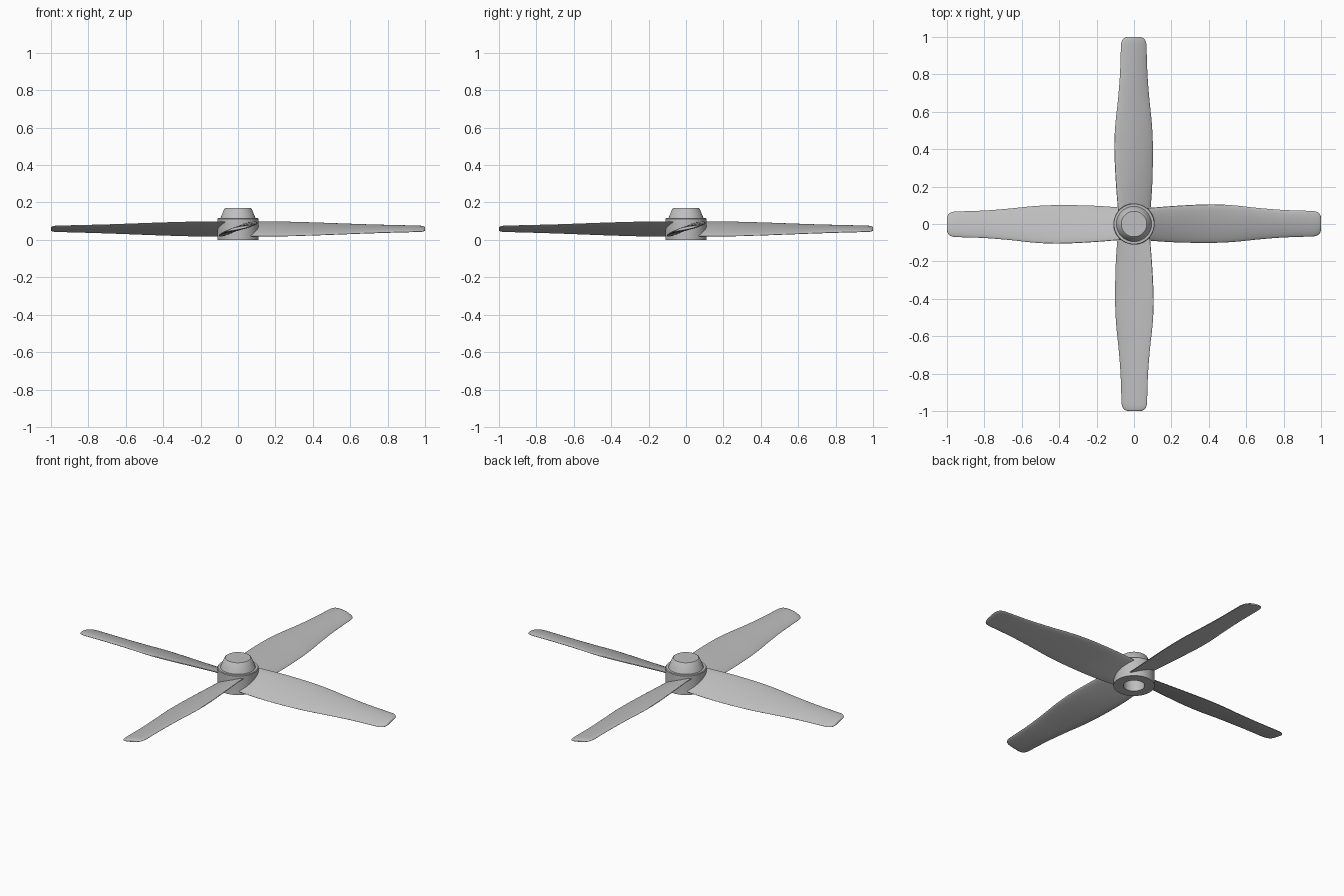
import bpy
import bmesh
from math import sin, cos, pi, radians

cube = bpy.data.objects.get("Cube")
if cube:
    bpy.data.objects.remove(cube, do_unlink=True)

grey = bpy.data.materials.new("light grey plastic")
grey.use_nodes = True
colour = (0.52, 0.52, 0.52, 1)
grey.diffuse_color = colour
grey.node_tree.nodes["Principled BSDF"].inputs["Base Color"].default_value = colour


def add_object(name, bm):
    """Turn a bmesh into a smooth shaded object."""
    bmesh.ops.recalc_face_normals(bm, faces=bm.faces)
    mesh = bpy.data.meshes.new(name)
    bm.to_mesh(mesh)
    bm.free()
    mesh.materials.append(grey)
    obj = bpy.data.objects.new(name, mesh)
    bpy.context.collection.objects.link(obj)
    bpy.ops.object.select_all(action='DESELECT')
    obj.select_set(True)
    bpy.context.view_layer.objects.active = obj
    bpy.ops.object.shade_smooth_by_angle(angle=radians(35))
    return obj


def loft(bm, rings, closed=False):
    """Bridge successive rings of points with quads."""
    rows = [[bm.verts.new(p) for p in ring] for ring in rings]
    pairs = list(zip(rows, rows[1:]))
    if closed:
        pairs.append((rows[-1], rows[0]))
    for low, high in pairs:
        for i in range(len(low)):
            j = (i + 1) % len(low)
            bm.faces.new((low[i], low[j], high[j], high[i]))
    return rows


# Hub: stepped cone with a blind shaft bore underneath
profile = [(0.057, 0.115), (0.057, 0), (0.11, 0), (0.11, 0.112), (0.107, 0.116),
           (0.094, 0.116), (0.073, 0.167), (0.068, 0.171)]
SIDES = 64
bm = bmesh.new()
rows = loft(bm, [[(r * cos(2 * pi * i / SIDES), r * sin(2 * pi * i / SIDES), z)
                  for i in range(SIDES)] for r, z in profile])
bm.faces.new(rows[0])
bm.faces.new(rows[-1])
add_object("hub", bm)

# Blade stations: distance out, trailing edge, leading edge, rise, half thickness
stations = [(0.07, -0.088, 0.085, 0.038, 0.012),
            (0.22, -0.098, 0.097, 0.038, 0.012),
            (0.40, -0.101, 0.105, 0.033, 0.012),
            (0.53, -0.096, 0.100, 0.028, 0.012),
            (0.66, -0.083, 0.086, 0.023, 0.011),
            (0.80, -0.072, 0.075, 0.018, 0.011),
            (0.95, -0.067, 0.070, 0.014, 0.010)]


def catmull(a, b, c, d, t):
    return 0.5 * (2 * b + (c - a) * t + (2 * a - 5 * b + 4 * c - d) * t * t
                  + (3 * b - a - 3 * c + d) * t ** 3)


def section(x, back, front, rise, thick, scale=1):
    """Tilted, slightly cambered aerofoil ring."""
    middle, half = (front + back) / 2, (front - back) / 2 * scale
    ring = []
    for i in range(32):
        a = 2 * pi * i / 32
        camber = 0.004 * sin(a) ** 2 * scale
        ring.append((x, middle + half * cos(a),
                     0.058 + rise * scale * cos(a) + thick * scale * sin(a) + camber))
    return ring


STEPS = 5
rings = []
last = len(stations) - 1
for k in range(last):
    four = [stations[min(max(k + o, 0), last)] for o in (-1, 0, 1, 2)]
    for s in range(STEPS):
        rings.append(section(*[catmull(*v, s / STEPS) for v in zip(*four)]))

# Rounded blade tip
_, back, front, rise, thick = stations[-1]
for s in range(11):
    u = radians(84) * s / 10
    x = 0.95 + 0.05 * sin(u) / sin(radians(84))
    rings.append(section(x, back, front, rise, thick, cos(u) ** 0.4))

bm = bmesh.new()
rows = loft(bm, rings)
bm.faces.new(rows[0])
bm.faces.new(rows[-1])
blade = add_object("left_blade", bm)

# The other three blades share the same mesh around the hub
for turn, name in enumerate(("back_blade", "right_blade", "front_blade"), 1):
    copy = bpy.data.objects.new(name, blade.data)
    copy.rotation_euler.z = turn * pi / 2
    bpy.context.collection.objects.link(copy)
